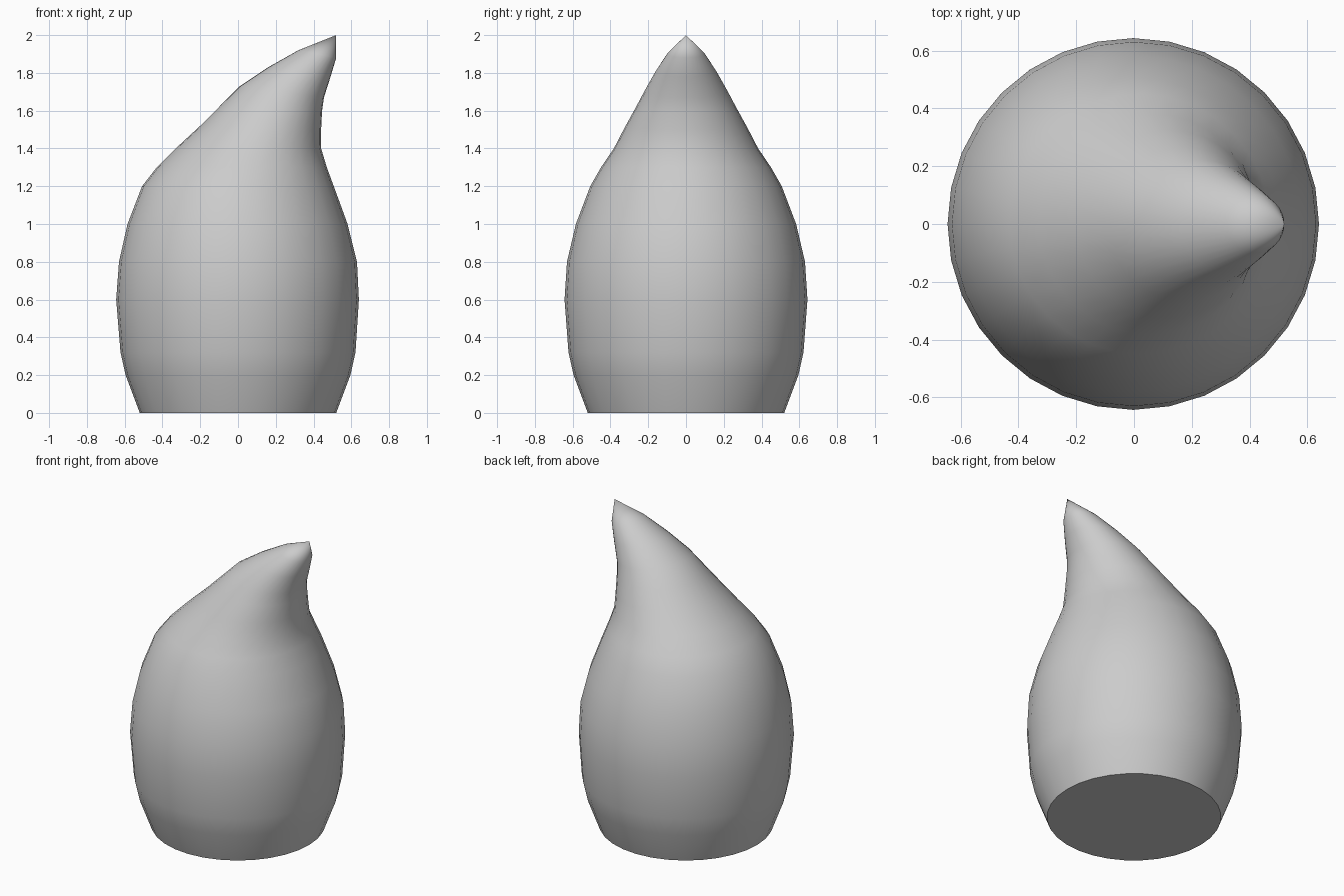
import bpy, bmesh, math

cube = bpy.data.objects.get("Cube")
if cube:
    bpy.data.objects.remove(cube, do_unlink=True)

SIDES = 32
# Each ring: left x, left z, right x, right z, half depth
RINGS = [
    (-0.52, 0.00, 0.52, 0.00, 0.52),
    (-0.595, 0.20, 0.595, 0.20, 0.595),
    (-0.622, 0.32, 0.622, 0.32, 0.622),
    (-0.645, 0.60, 0.64, 0.60, 0.643),
    (-0.63, 0.80, 0.63, 0.80, 0.63),
    (-0.585, 1.00, 0.58, 1.00, 0.583),
    (-0.508, 1.20, 0.507, 1.20, 0.507),
    (-0.43, 1.30, 0.47, 1.30, 0.45),
    (-0.33, 1.40, 0.44, 1.40, 0.382),
    (-0.20, 1.52, 0.44, 1.50, 0.325),
    (-0.09, 1.63, 0.445, 1.60, 0.267),
    (0.01, 1.73, 0.455, 1.67, 0.222),
    (0.16, 1.83, 0.49, 1.78, 0.163),
    (0.32, 1.92, 0.52, 1.88, 0.10),
]

# Flame-shaped body: lofted rings rising to a leaning tip
bm = bmesh.new()
loops = []
for xl, zl, xr, zr, depth in RINGS:
    loop = []
    for i in range(SIDES):
        a = 2 * math.pi * i / SIDES
        t = (1 + math.cos(a)) / 2
        loop.append(bm.verts.new((xl + (xr - xl) * t, depth * math.sin(a), zl + (zr - zl) * t)))
    loops.append(loop)

for low, high in zip(loops, loops[1:]):
    for i in range(SIDES):
        j = (i + 1) % SIDES
        bm.faces.new((low[i], low[j], high[j], high[i]))

# Pointed tip and flat base
tip = bm.verts.new((0.52, 0, 2.0))
for i in range(SIDES):
    bm.faces.new((loops[-1][i], loops[-1][(i + 1) % SIDES], tip))
bm.faces.new(loops[0][::-1])
bmesh.ops.recalc_face_normals(bm, faces=bm.faces[:])

mesh = bpy.data.meshes.new("flame_body")
bm.to_mesh(mesh)
bm.free()
body = bpy.data.objects.new("flame_body", mesh)
bpy.context.collection.objects.link(body)

# Plain grey material
grey = bpy.data.materials.new("light_grey")
grey.use_nodes = True
colour = (0.6, 0.6, 0.6, 1)
grey.diffuse_color = colour
grey.node_tree.nodes["Principled BSDF"].inputs["Base Color"].default_value = colour
mesh.materials.append(grey)

# Smooth sides with a crisp base edge
bpy.ops.object.select_all(action="DESELECT")
body.select_set(True)
bpy.context.view_layer.objects.active = body
bpy.ops.object.shade_smooth_by_angle(angle=math.radians(45))
